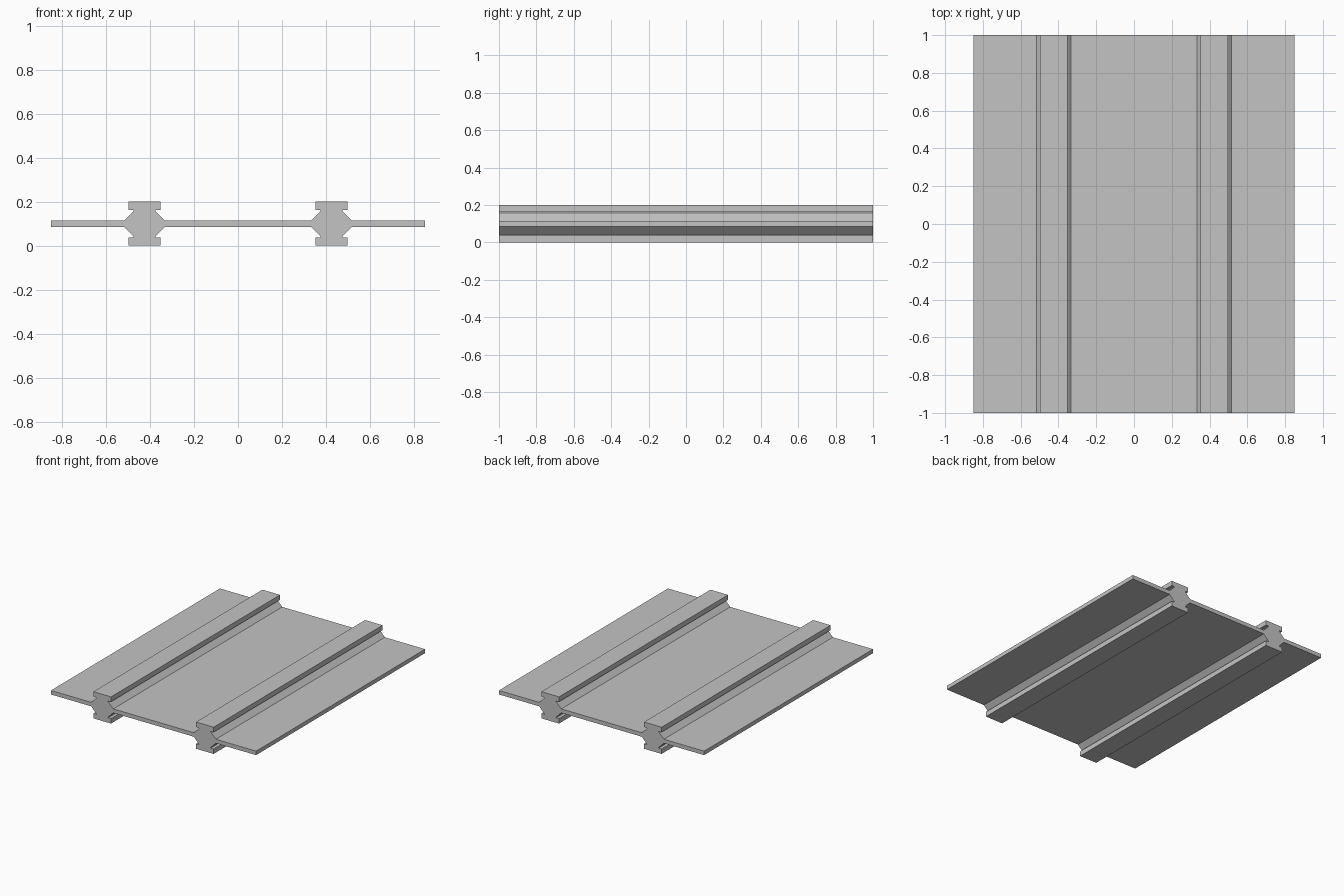
import bpy
import bmesh

cube = bpy.data.objects.get("Cube")
if cube:
    bpy.data.objects.remove(cube, do_unlink=True)

LENGTH = 2.0
HALF_WIDTH = 0.85
MID = 0.1              # height of the symmetry plane
RAIL_X = 0.425         # rail centre offset
CAP, NECK, HIP = 0.073, 0.049, 0.092       # half widths of the rail section
CAP_TOP, CAP_LIP, PANEL = 0.1, 0.063, 0.015  # heights above the mid plane

grey = bpy.data.materials.new("plain grey")
grey.use_nodes = True
colour = (0.55, 0.55, 0.55, 1)
grey.diffuse_color = colour
grey.node_tree.nodes["Principled BSDF"].inputs["Base Color"].default_value = colour


# Upper outline of one rail, left to right
half_rail = [(HIP, PANEL), (NECK, PANEL + HIP - NECK), (NECK, CAP_LIP),
             (CAP, CAP_LIP), (CAP, CAP_TOP)]
rail = [(-x, z) for x, z in half_rail] + half_rail[::-1]

# Whole section: panel edge, two rails, panel edge, then mirrored below
upper = [(-HALF_WIDTH, PANEL)]
for centre in (-RAIL_X, RAIL_X):
    upper += [(centre + x, z) for x, z in rail]
upper.append((HALF_WIDTH, PANEL))
section = upper + [(x, -z) for x, z in reversed(upper)]

# Extrude the section along the full length
bm = bmesh.new()
front = bm.faces.new([bm.verts.new((x, -LENGTH / 2, MID + z)) for x, z in section])
result = bmesh.ops.extrude_face_region(bm, geom=[front], use_keep_orig=True)
moved = [v for v in result["geom"] if isinstance(v, bmesh.types.BMVert)]
bmesh.ops.translate(bm, verts=moved, vec=(0, LENGTH, 0))
bmesh.ops.recalc_face_normals(bm, faces=bm.faces)

mesh = bpy.data.meshes.new("ribbed_panel")
bm.to_mesh(mesh)
bm.free()
mesh.materials.append(grey)
bpy.context.collection.objects.link(bpy.data.objects.new("ribbed_panel", mesh))
